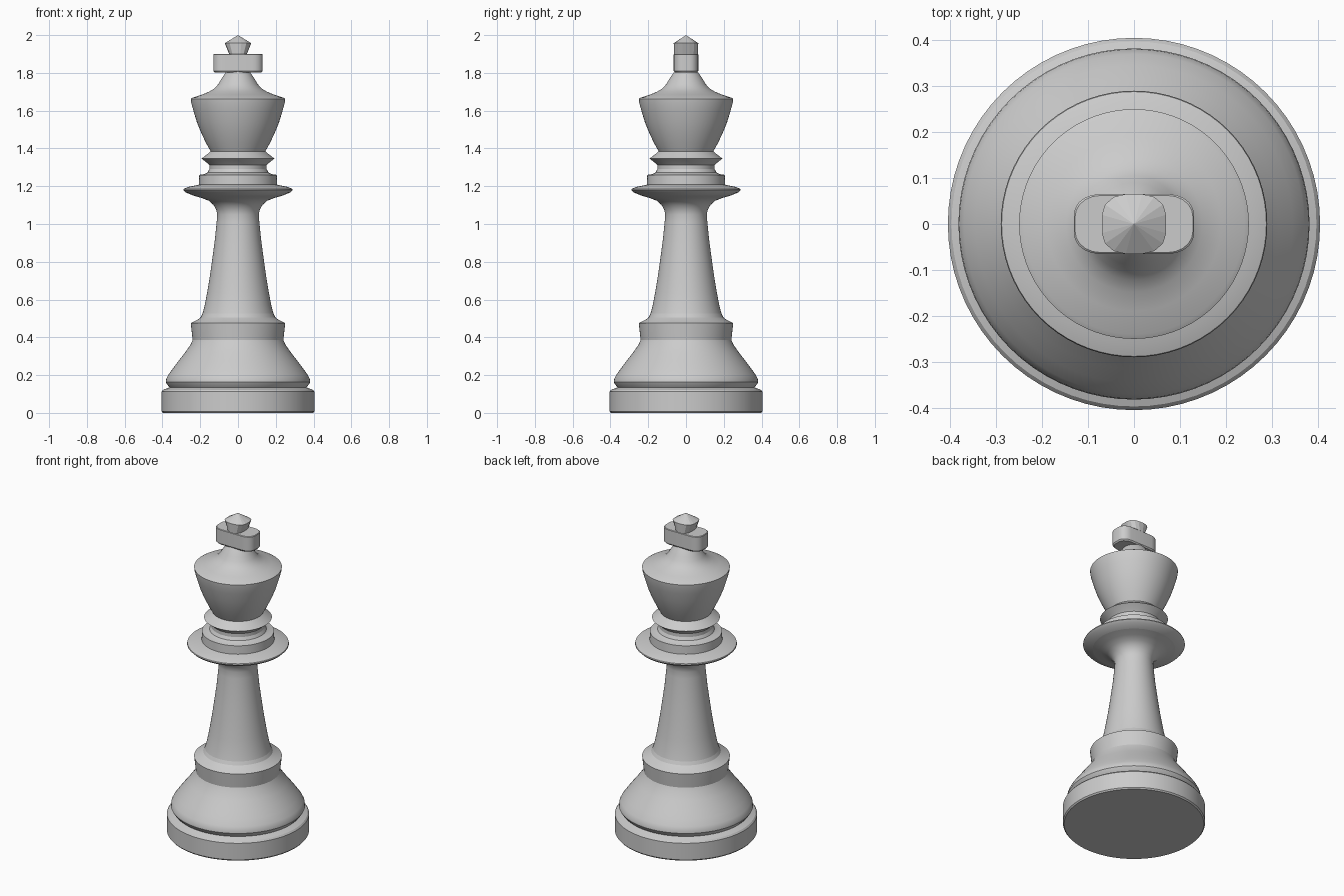
import bpy, bmesh
from math import sin, cos, pi, radians

if "Cube" in bpy.data.objects:
    bpy.data.objects.remove(bpy.data.objects["Cube"])


def finish(name, bm, smooth=True):
    bmesh.ops.remove_doubles(bm, verts=bm.verts, dist=1e-5)
    bmesh.ops.recalc_face_normals(bm, faces=bm.faces)
    me = bpy.data.meshes.new(name)
    bm.to_mesh(me)
    bm.free()
    ob = bpy.data.objects.new(name, me)
    bpy.context.collection.objects.link(ob)
    if smooth:
        bpy.ops.object.select_all(action='DESELECT')
        ob.select_set(True)
        bpy.context.view_layer.objects.active = ob
        bpy.ops.object.shade_smooth_by_angle(angle=radians(28))
    return ob


def loft(bm, rings):
    """Bridge successive rings of 3D points."""
    rows = [[bm.verts.new(p) for p in ring] for ring in rings]
    n = len(rows[0])
    for a, b in zip(rows, rows[1:]):
        for i in range(n):
            j = (i + 1) % n
            bm.faces.new((a[i], a[j], b[j], b[i]))
    return rows


def lathe(name, profile, cap_bottom=False, n=72):
    bm = bmesh.new()
    rows = loft(bm, [[(r * cos(2 * pi * i / n), r * sin(2 * pi * i / n), z)
                      for i in range(n)] for r, z in profile])
    if cap_bottom:
        bm.faces.new(rows[0][::-1])
    return finish(name, bm)


def rounded_rect(hx, hy, cx, cy, z, steps=5):
    pts = []
    for q in range(4):
        sx, sy = ((1, 1), (-1, 1), (-1, -1), (1, -1))[q]
        for k in range(steps + 1):
            a = pi / 2 * (q + k / steps)
            pts.append((sx * (hx - cx) + cx * cos(a),
                        sy * (hy - cy) + cy * sin(a), z))
    return pts


# turned body: adjoining sections share their end rings
lathe("base", [(.398, 0), (.405, .008), (.405, .112), (.397, .122), (.362, .135),
               (.375, .15), (.382, .163), (.38, .18), (.37, .2), (.345, .235),
               (.315, .275), (.28, .32), (.252, .36), (.24, .385)], True)
lathe("lower_ring", [(.24, .385), (.25, .475), (.215, .493), (.198, .505), (.188, .525)])
lathe("stem", [(.188, .525), (.176, .57), (.163, .64), (.148, .73), (.134, .83),
               (.122, .92), (.113, 1.01), (.11, 1.05), (.115, 1.075), (.129, 1.1),
               (.152, 1.122), (.19, 1.137), (.235, 1.15)])
lathe("collar", [(.235, 1.15), (.277, 1.167), (.29, 1.18), (.288, 1.186),
                 (.26, 1.197), (.207, 1.208), (.205, 1.26), (.18, 1.264),
                 (.162, 1.272), (.152, 1.29), (.152, 1.312), (.162, 1.322),
                 (.193, 1.346), (.16, 1.372), (.145, 1.385)])
lathe("head", [(.145, 1.385), (.17, 1.43), (.195, 1.483), (.218, 1.54),
               (.236, 1.6), (.247, 1.64), (.25, 1.663), (.24, 1.669), (.19, 1.685),
               (.148, 1.703), (.122, 1.72), (.105, 1.74), (.09, 1.765),
               (.072, 1.792), (.06, 1.808)])

# cross bar with softened top and bottom edges
bm = bmesh.new()
rows = loft(bm, [rounded_rect(.131 - d, .065 - d, .055, .045, z)
                 for d, z in ((.006, 1.803), (0, 1.811), (0, 1.897), (.003, 1.9))])
bm.faces.new(rows[0][::-1])
bm.faces.new(rows[-1])
finish("cross_bar", bm)

# faceted tip: flares sideways only, ends in a low point
bm = bmesh.new()
rows = loft(bm, [rounded_rect(.046, .063, .034, .045, 1.898, 3),
                 rounded_rect(.07, .065, .052, .045, 1.957, 3)])
apex = bm.verts.new((0, 0, 2))
top = rows[-1]
for i in range(len(top)):
    bm.faces.new((top[i], top[(i + 1) % len(top)], apex))
finish("cross_tip", bm, smooth=False)
